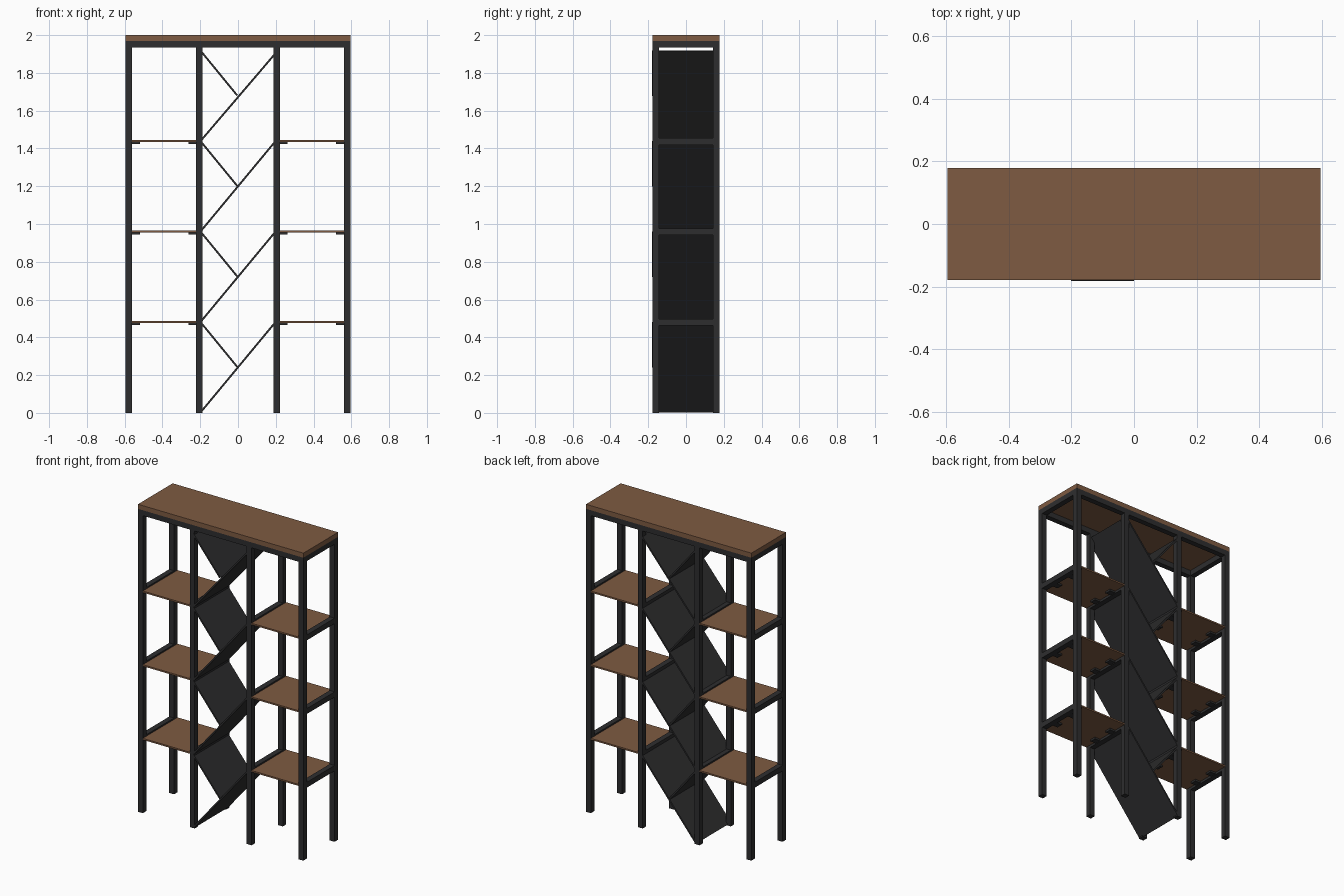
import bpy
import math
from mathutils import Vector

if "Cube" in bpy.data.objects:
    bpy.data.objects.remove(bpy.data.objects["Cube"], do_unlink=True)


def make_material(name, rgb):
    mat = bpy.data.materials.new(name)
    mat.use_nodes = True
    mat.diffuse_color = (*rgb, 1)
    mat.node_tree.nodes["Principled BSDF"].inputs["Base Color"].default_value = (*rgb, 1)
    return mat


wood = make_material("brown_wood", (0.21, 0.104, 0.054))
metal = make_material("dark_metal", (0.027, 0.027, 0.028))


def box(name, low, high, mat):
    """Axis-aligned box between two corners."""
    low, high = Vector(low), Vector(high)
    bpy.ops.mesh.primitive_cube_add(size=1, location=(low + high) / 2)
    obj = bpy.context.object
    obj.name = name
    obj.scale = high - low
    bpy.ops.object.transform_apply(location=False, rotation=False, scale=True)
    obj.data.materials.append(mat)
    return obj


def sloped_panel(name, start, end, front, back):
    """Thin plate running between two (x, z) points, with full depth."""
    dx, dz = end[0] - start[0], end[1] - start[1]
    half = math.hypot(dx, dz) / 2
    obj = box(name, (-half, front, -THIN / 2), (half, back, THIN / 2), metal)
    obj.location.x = (start[0] + end[0]) / 2
    obj.location.z = (start[1] + end[1]) / 2
    obj.rotation_euler.y = -math.atan2(dz, dx)


TUBE = 0.035
THIN = 0.01
DEPTH = 0.178      # half depth
OUTER = 0.595      # outer face of the end posts
INNER = 0.222      # shelf-side face of the middle posts
FRAME_TOP = 1.97
STEP = 0.479       # height between shelves
inside = DEPTH - TUBE

# Wooden top
box("top_board", (-OUTER, -DEPTH, FRAME_TOP), (OUTER, DEPTH, 2), wood)

# Top frame: long rails and end rails
for side, label in ((-1, "front"), (1, "back")):
    y = side * (DEPTH - TUBE / 2)
    box(label + "_top_rail", (-OUTER + TUBE, y - TUBE / 2, FRAME_TOP - TUBE),
        (OUTER - TUBE, y + TUBE / 2, FRAME_TOP), metal)

for side, label in ((-1, "right"), (1, "left")):
    end_x = side * (OUTER - TUBE / 2)
    mid_x = side * (INNER - TUBE / 2)
    box(label + "_top_end_rail", (end_x - TUBE / 2, -inside, FRAME_TOP - TUBE),
        (end_x + TUBE / 2, inside, FRAME_TOP), metal)

    # Posts
    for x, place, top in ((end_x, "end", FRAME_TOP), (mid_x, "middle", FRAME_TOP - TUBE)):
        for y_side, facing in ((-1, "front"), (1, "back")):
            y = y_side * (DEPTH - TUBE / 2)
            box(f"{label}_{place}_{facing}_post", (x - TUBE / 2, y - TUBE / 2, 0),
                (x + TUBE / 2, y + TUBE / 2, top), metal)

    # Shelves with side rails and small mounting tabs
    for level in range(1, 4):
        z = level * STEP
        shelf_x = sorted((side * INNER, side * (OUTER - TUBE)))
        box(f"{label}_shelf_{level}", (shelf_x[0], -DEPTH, z - 0.002),
            (shelf_x[1], DEPTH, z + 0.008), wood)
        for x in (end_x, mid_x):
            box(f"{label}_shelf_rail_{level}", (x - TUBE / 2, -inside, z - TUBE / 2),
                (x + TUBE / 2, inside, z + TUBE / 2), metal)
        for x in (shelf_x[0] + 0.02, shelf_x[1] - 0.02):
            for y in (-0.07, 0.07):
                box(f"{label}_shelf_tab_{level}", (x - 0.02, y - 0.02, z - 0.014),
                    (x + 0.02, y + 0.02, z - 0.002), metal)

# Zigzag bottle rack in the middle bay
reach = INNER - TUBE + 0.01
for tier in range(4):
    low = tier * STEP + 0.004
    high = low + STEP - 0.004
    right_end = reach + (0.012 if tier == 3 else 0)
    sloped_panel(f"long_sloped_panel_{tier + 1}", (-reach, low), (right_end, high),
                 -DEPTH, DEPTH)
    sloped_panel(f"short_sloped_panel_{tier + 1}", (-reach, high), (-0.004, low + STEP / 2),
                 -DEPTH - 0.003, DEPTH - 0.003)
